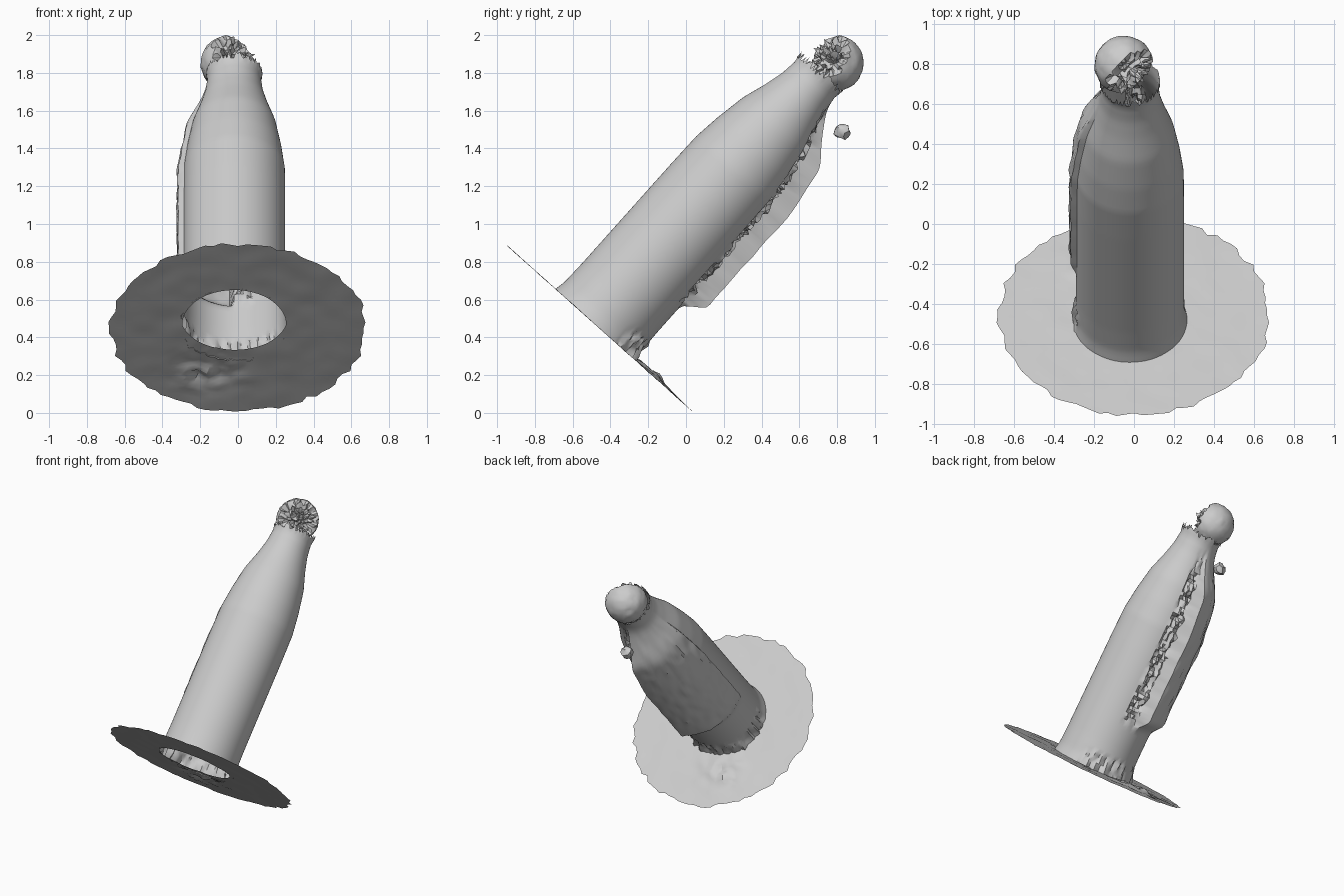
import bpy, bmesh, math, random
from mathutils import Matrix, Vector, noise

if "Cube" in bpy.data.objects:
    bpy.data.objects.remove(bpy.data.objects["Cube"])

random.seed(4)
TILT = Matrix.Translation((0, -0.46, 0.45)) @ Matrix.Rotation(math.radians(-41.8), 4, 'X')
AXIS = Vector((-0.02, -0.025, 0))       # bottle axis offset on the disc


def lerp_profile(profile, v):
    for (v0, r0), (v1, r1) in zip(profile, profile[1:]):
        if v <= v1:
            return r0 + (r1 - r0) * (v - v0) / (v1 - v0)
    return profile[-1][1]


def smooth(a, b, x):
    t = max(0.0, min(1.0, (x - a) / (b - a)))
    return t * t * (3 - 2 * t)


def finish(name, bm, angle):
    bmesh.ops.recalc_face_normals(bm, faces=bm.faces)
    mesh = bpy.data.meshes.new(name)
    bm.to_mesh(mesh)
    bm.free()
    obj = bpy.data.objects.new(name, mesh)
    bpy.context.collection.objects.link(obj)
    obj.matrix_world = TILT
    bpy.ops.object.select_all(action='DESELECT')
    obj.select_set(True)
    bpy.context.view_layer.objects.active = obj
    bpy.ops.object.shade_smooth_by_angle(angle=math.radians(angle))
    return obj


def ring_surface(name, rows, cols, point, angle=40):
    """Closed-round grid: point(row fraction, degrees) gives each vertex."""
    bm = bmesh.new()
    grid = [[bm.verts.new(point(i / rows, 360 * j / cols)) for j in range(cols)]
            for i in range(rows + 1)]
    for a, b in zip(grid, grid[1:]):
        for j in range(cols):
            k = (j + 1) % cols
            bm.faces.new((a[j], a[k], b[k], b[j]))
    return finish(name, bm, angle)


# Bottle wall: turned profile, bulging torn shell at the rear left
PROFILE = [(0, .285), (.06, .273), (.2, .27), (.9, .27), (1.1, .268), (1.25, .25),
           (1.42, .22), (1.55, .178), (1.65, .152), (1.74, .142), (1.79, .150)]


def bottle_point(t, deg):
    v = 1.79 * t
    a = math.radians(deg)
    r = lerp_profile(PROFILE, v)
    window = smooth(.36, .48, v) * (1 - smooth(1.36, 1.72, v))
    p = Vector((math.cos(a), math.sin(a), v * 1.0))
    rough = noise.noise(p * 9)
    if 92 <= deg <= 188:
        s = ((188 - deg) / 96) ** 1.4
        r += window * (.028 + .085 * s + .012 * rough)
    elif 68 < deg < 92:
        r += window * (random.uniform(-.045, .02))
    # rough foot at the rear
    if v < .12 and 30 < deg < 200:
        r += .03 * rough
    # ragged mouth
    if t == 1:
        v += random.uniform(-.03, .02)
    return AXIS + Vector((r * math.cos(a), r * math.sin(a), v))


ring_surface("bottle_wall", 70, 96, bottle_point)


# Base disc: thin sheet with ragged rim, hole under the bottle, rear bumps
rim = [random.uniform(.645, .675) for _ in range(96)]


def disc_point(t, deg):
    a = math.radians(deg)
    inner = .275 - .075 * max(0, math.sin(a))
    outer = rim[round(deg / 3.75) % 96] + .015 * abs(math.cos(a))
    r = inner + (outer - inner) * t
    x = r * math.cos(a) + AXIS.x * (1 - t)
    y = r * math.sin(a) + AXIS.y * (1 - t)
    bump = math.exp(-((x + .17) / .15) ** 2 - ((y - .36) / .14) ** 2)
    z = bump * (.018 + .03 * noise.noise(Vector((x, y, 0)) * 16))
    z += .003 * noise.noise(Vector((x, y, 3)) * 8)
    return Vector((x, y, z))


ring_surface("base_disc", 18, 96, disc_point, 30)


# Stopper: dome with its front right side broken into a jagged hollow
bm = bmesh.new()
bmesh.ops.create_icosphere(bm, subdivisions=4, radius=1)
opening = Vector((.55, -.75, -.1)).normalized()
for vert in bm.verts:
    d = vert.co.normalized()
    facing = d.dot(opening) + .25 * noise.noise(d * 4)
    r = .147 + .006 * noise.noise(d * 5)
    if facing > .4:
        r *= .72 + .5 * noise.noise(d * 6 + Vector((5, 1, 2)))
    vert.co = d * r + Vector((-.05, 0, 1.88))
finish("broken_stopper", bm, 35)

# Loose fragment floating behind the neck
bm = bmesh.new()
bmesh.ops.create_icosphere(bm, subdivisions=2, radius=1)
centre = TILT.inverted() @ Vector((-.08, .83, 1.49))
for vert in bm.verts:
    d = vert.co.normalized()
    vert.co = centre + d * (.043 + .018 * noise.noise(d * 2))
finish("loose_fragment", bm, 35)
